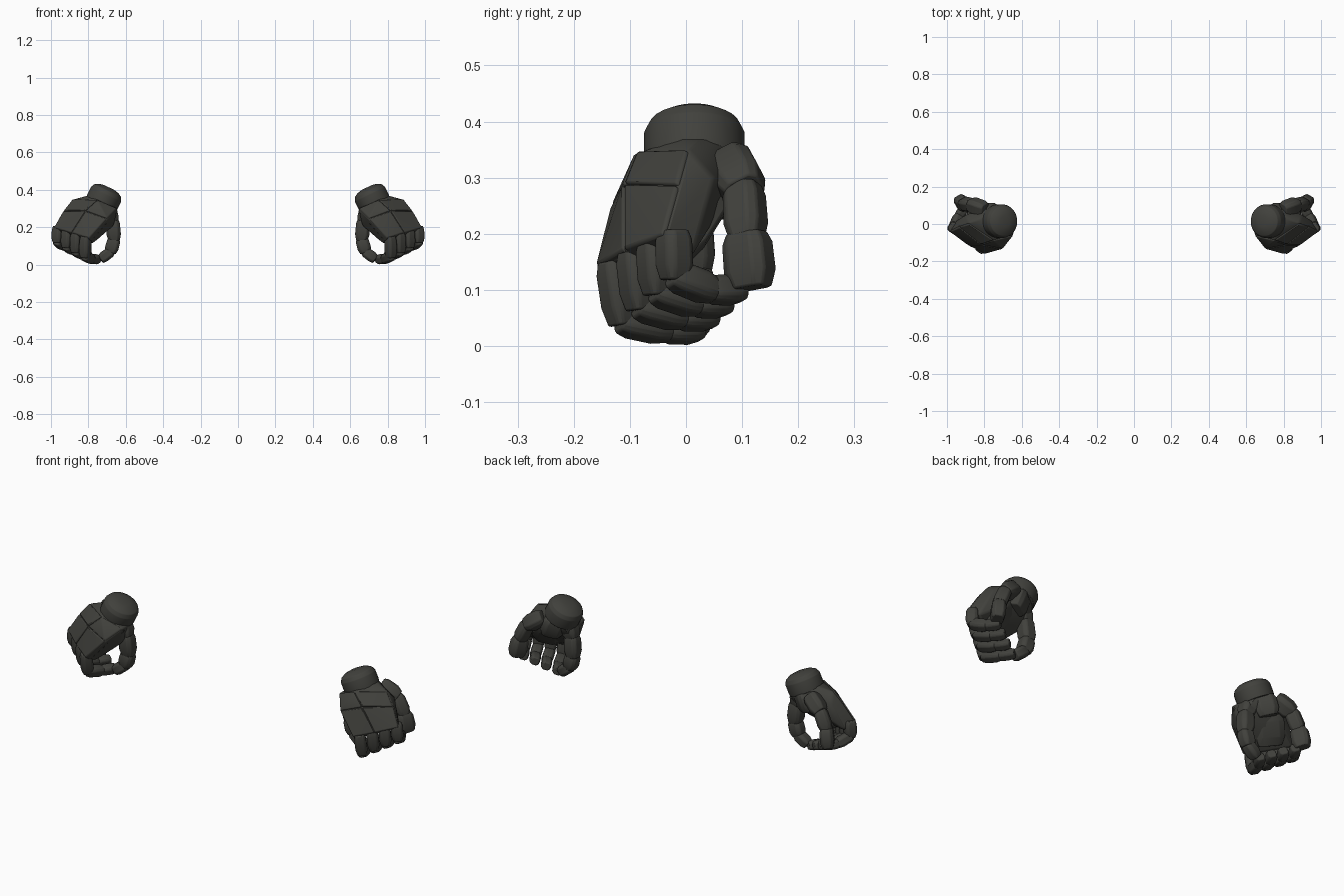
import bpy, bmesh, math
from mathutils import Vector as V

if "Cube" in bpy.data.objects:
    bpy.data.objects.remove(bpy.data.objects["Cube"])

stone = bpy.data.materials.new("dark stone")
stone.diffuse_color = (0.053, 0.053, 0.046, 1)
stone.use_nodes = True
stone.node_tree.nodes["Principled BSDF"].inputs["Base Color"].default_value = stone.diffuse_color


def hull(name, pts, bevel=0.006):
    """Chiselled block: convex hull of points, bevelled and mirrored to the other hand."""
    bm = bmesh.new()
    for p in pts:
        bm.verts.new(p)
    res = bmesh.ops.convex_hull(bm, input=bm.verts)
    junk = {g for g in res["geom_interior"] + res["geom_unused"] if isinstance(g, bmesh.types.BMVert)}
    bmesh.ops.delete(bm, geom=list(junk), context='VERTS')
    bmesh.ops.dissolve_limit(bm, angle_limit=math.radians(4), verts=bm.verts, edges=bm.edges)
    bmesh.ops.recalc_face_normals(bm, faces=bm.faces)
    me = bpy.data.meshes.new(name)
    bm.to_mesh(me)
    bm.free()
    me.materials.append(stone)
    ob = bpy.data.objects.new(name, me)
    bpy.context.collection.objects.link(ob)
    bpy.context.view_layer.objects.active = ob
    bpy.ops.object.select_all(action='DESELECT')
    ob.select_set(True)
    bpy.ops.object.shade_smooth_by_angle(angle=math.radians(32))
    b = ob.modifiers.new("Bevel", 'BEVEL')
    b.width, b.segments, b.limit_method, b.angle_limit = bevel, 2, 'ANGLE', math.radians(25)
    ob.modifiers.new("Mirror", 'MIRROR').use_axis[0] = True
    return ob


def ring(c, u, v, ru, rv, n=8, power=0.6):
    """Rounded-square cross-section points."""
    out = []
    for i in range(n):
        a = 2 * math.pi * (i + 0.5) / n
        ca, sa = math.cos(a), math.sin(a)
        out.append(c + u * ru * math.copysign(abs(ca) ** power, ca)
                   + v * rv * math.copysign(abs(sa) ** power, sa))
    return out


def segment(name, a, b, w, ru, rv, ext=0.007):
    """Barrel-shaped finger block from a to b, wide along w."""
    a, b = V(a), V(b)
    d = (b - a).normalized()
    u = (V(w) - d * V(w).dot(d)).normalized()
    v = d.cross(u)
    a, b = a - d * ext, b + d * ext
    pts = []
    for t, s in ((0, 0.78), (0.2, 0.97), (0.7, 1.0), (1, 0.78)):
        pts += ring(a.lerp(b, t), u, v, ru * s, rv * s)
    return hull(name, pts, 0.004)


# wrist cuff with a domed end
axis = V((-0.44, 0, 0.9)).normalized()
side, front = V((0, 1, 0)), axis.cross(V((0, 1, 0)))
cuff = V((0.712, 0.015, 0.363))
pts = []
for h, r in ((-0.045, 0.088), (-0.03, 0.09), (0.016, 0.09), (0.036, 0.08), (0.049, 0.058), (0.055, 0.03)):
    pts += ring(cuff + axis * h, side, front, r, r, 28, 1)
hull("wrist_cuff", pts, 0.002)

# palm body
T = [V(p) for p in ((0.645, -0.06, 0.30), (0.75, -0.085, 0.345), (0.884, 0.005, 0.348))]
M = [V(p) for p in ((0.70, -0.13, 0.245), (0.815, -0.108, 0.287), (0.934, -0.012, 0.285))]
K = [V(p) for p in ((0.795, -0.157, 0.138), (0.89, -0.108, 0.168), (0.985, -0.037, 0.195))]
palm = T + M + K + ring(cuff - axis * 0.03, side, front, 0.082, 0.082, 12, 1)
palm += [V(p) for p in ((0.78, -0.105, 0.11), (0.955, 0.015, 0.165), (0.90, 0.05, 0.30),
                        (0.655, 0.04, 0.255), (0.78, 0.085, 0.28), (0.665, -0.04, 0.21),
                        (0.72, -0.03, 0.165), (0.72, 0.03, 0.215))]
hull("palm", palm, 0.008)

# raised stone plates on the back of the hand
N = V((0.25, -0.75, 0.6)).normalized()
for r, (up, low) in enumerate(((T, M), (M, K))):
    for c in range(2):
        quad = [up[c], up[c + 1], low[c + 1], low[c]]
        mid = sum(quad, V()) / 4
        quad = [mid + (q - mid) * 0.97 for q in quad]
        hull(f"back_plate_{r}_{c}", [q + N * 0.006 for q in quad] + [q - N * 0.03 for q in quad], 0.005)

# four curled fingers, blended between the inner and outer one
W = (0.78, 0.54, 0.3)
inner = [(0.815, -0.13, 0.145), (0.818, -0.113, 0.045), (0.785, -0.035, 0.03), (0.75, 0.02, 0.03)]
outer = [(0.962, -0.022, 0.20), (0.965, -0.02, 0.125), (0.935, 0.045, 0.10), (0.90, 0.095, 0.10)]
for f in range(4):
    path = [V(p).lerp(V(q), f / 3) for p, q in zip(inner, outer)]
    for s in range(3):
        k = 1 - 0.07 * s
        segment(f"finger_{f}_block_{s}", path[s], path[s + 1], W, 0.031 * k, 0.031 * k)

# inner thumb, hanging under the cuff
A = [(0.70, 0.01, 0.315), (0.67, 0.01, 0.235), (0.662, 0.015, 0.135), (0.68, 0.015, 0.07), (0.73, 0.01, 0.032)]
for s, (ru, rv) in enumerate(((0.042, 0.042), (0.04, 0.04), (0.036, 0.038), (0.033, 0.031))):
    segment(f"inner_thumb_block_{s}", A[s], A[s + 1], (0, 1, 0), ru, rv)

# outer thumb, behind the palm
B = [(0.80, 0.078, 0.33), (0.872, 0.103, 0.28), (0.912, 0.108, 0.195), (0.926, 0.116, 0.11)]
for s, (ru, rv) in enumerate(((0.044, 0.042), (0.037, 0.036), (0.045, 0.036))):
    segment(f"outer_thumb_block_{s}", B[s], B[s + 1], (0.5, 0.85, 0), ru, rv)

# heel blocks on the palm side
segment("palm_heel", (0.735, 0.065, 0.325), (0.765, 0.06, 0.245), (0.8, 0.5, 0), 0.058, 0.04)
segment("palm_pad", (0.79, 0.035, 0.26), (0.85, -0.03, 0.16), W, 0.075, 0.035)
